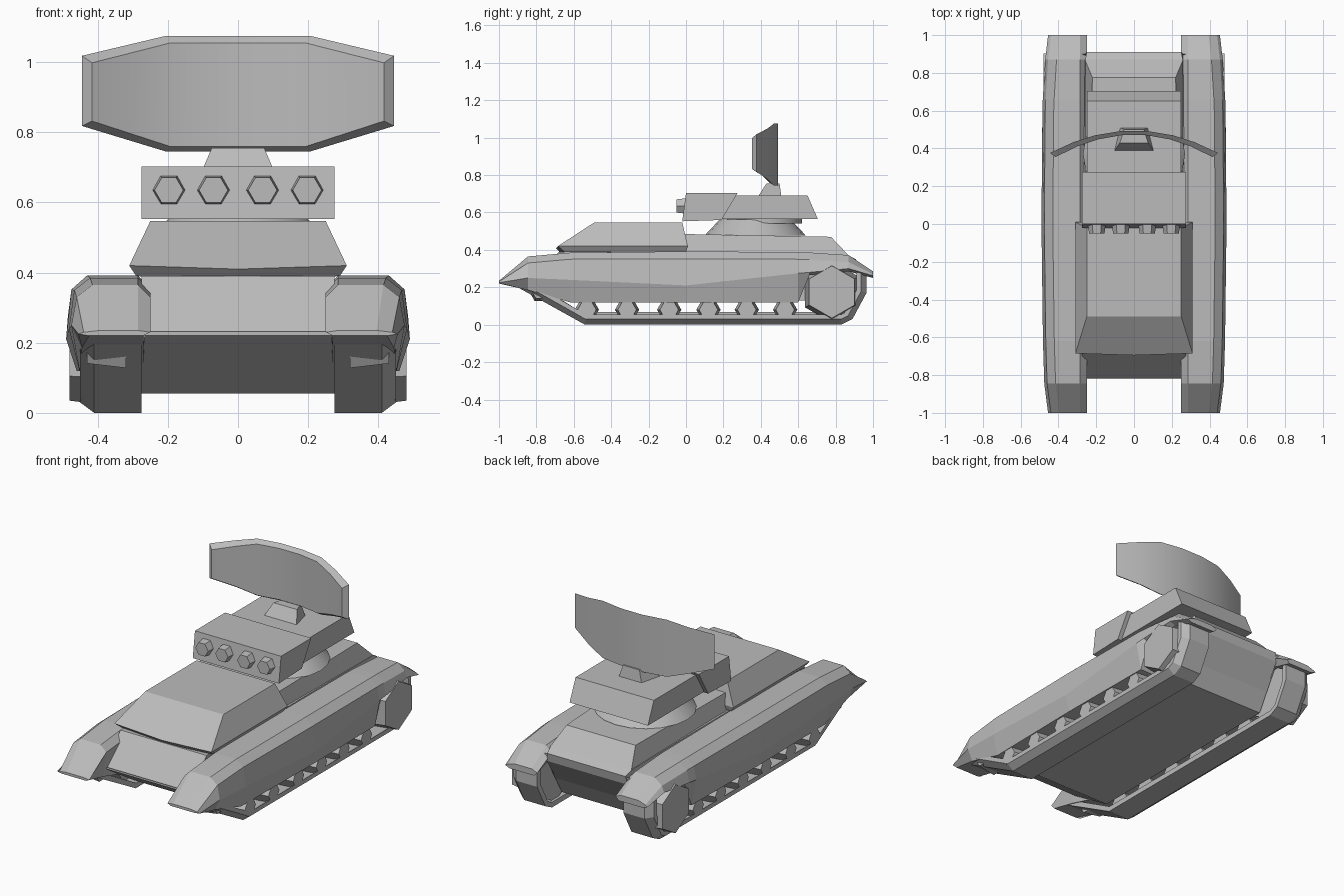
import bpy, bmesh, math
from mathutils import Matrix, Vector

if "Cube" in bpy.data.objects:
    bpy.data.objects.remove(bpy.data.objects["Cube"])

GREY = (0.5, 0.5, 0.5, 1)
paint = bpy.data.materials.new("plain grey")
paint.use_nodes = True
paint.diffuse_color = GREY
paint.node_tree.nodes["Principled BSDF"].inputs["Base Color"].default_value = GREY


def finish(name, bm, smooth=None):
    bmesh.ops.recalc_face_normals(bm, faces=bm.faces)
    mesh = bpy.data.meshes.new(name)
    bm.to_mesh(mesh)
    bm.free()
    mesh.materials.append(paint)
    obj = bpy.data.objects.new(name, mesh)
    bpy.context.collection.objects.link(obj)
    if smooth:
        bpy.ops.object.select_all(action="DESELECT")
        obj.select_set(True)
        bpy.context.view_layer.objects.active = obj
        bpy.ops.object.shade_smooth_by_angle(angle=math.radians(smooth))
    return obj


def loft(name, rings, smooth=None):
    """Skin closed rings of equal point count and cap both ends."""
    bm = bmesh.new()
    rows = [[bm.verts.new(p) for p in ring] for ring in rings]
    n = len(rows[0])
    for a, b in zip(rows, rows[1:]):
        for i in range(n):
            j = (i + 1) % n
            bm.faces.new((a[i], a[j], b[j], b[i]))
    bm.faces.new(rows[0])
    bm.faces.new(rows[-1])
    return finish(name, bm, smooth)


def prism(name, outline):
    """Extrude a side outline of (y, z, half width) across the centre line."""
    return loft(name, [[(s * w, y, z) for y, z, w in outline] for s in (-1, 1)])


def cone(name, centre, r1, r2, depth, sides, axis="Z", turn=0, smooth=None):
    bm = bmesh.new()
    bmesh.ops.create_cone(bm, cap_ends=True, segments=sides, radius1=r1, radius2=r2, depth=depth)
    tilt = {"Z": Matrix(), "X": Matrix.Rotation(math.pi / 2, 4, "Y"),
            "-X": Matrix.Rotation(-math.pi / 2, 4, "Y"),
            "-Y": Matrix.Rotation(math.pi / 2, 4, "X")}[axis]
    spin = Matrix.Rotation(math.radians(turn), 4, "Z")
    bm.transform(Matrix.Translation(centre) @ tilt @ spin)
    return finish(name, bm, smooth)


# Central hull and rear deck
prism("hull", [(-.82, .22, .275), (-.68, .39, .275), (.86, .375, .26), (.91, .35, .25),
               (.9, .3, .26), (.78, .13, .27), (-.66, .13, .275)])
prism("engine_deck", [(-.02, .37, .26), (-.02, .485, .25), (.775, .47, .22), (.87, .37, .26)])

# Floor pan, a bent sheet between the tracks
pan = [(-.82, .22), (-.56, .055), (.74, .055), (.9, .33)]
prism("floor_pan", [(y, z, .275) for y, z in pan]
      + [(y, z + .012, .275) for y, z in reversed(pan)])

# Raised forward casemate with a shallow keel at its front
loft("front_casemate", [[(-w, f, z), (0, f - k, z - k), (w, f, z), (w, b, z), (-w, b, z)]
                        for w, f, b, z, k in ((.29, -.65, .0, .39, .015),
                                              (.31, -.685, .01, .42, .01),
                                              (.25, -.49, -.02, .547, 0))])

# Fender stations: y, top, shoulder, widest, bottom, outer x
stations = [(-1, .235, .23, .225, .22, .455), (-.845, .365, .33, .25, .185, .475),
            (-.62, .385, .35, .24, .12, .482), (0, .392, .352, .21, .12, .49),
            (.6, .388, .35, .275, .12, .485), (.66, .386, .348, .28, .265, .483),
            (.87, .372, .335, .3, .285, .47), (1, .285, .27, .262, .25, .455)]

# Track path in the side plane and belt section as x, inward depth
path = [Vector(p) for p in ((-.9, .2), (-.54, 0), (.83, 0), (.89, .03), (.965, .17), (.965, .29))]
belt = [(.275, 0), (.41, 0), (.45, .03), (.45, .055), (.41, .03), (.275, .03)]

for side, s in (("left", 1), ("right", -1)):
    axis = "X" if s > 0 else "-X"
    loft(side + "_fender", [[(s * .285, y, t), (s * (x - .06), y, t), (s * (x - .015), y, sh),
                             (s * x, y, m), (s * (x - .03), y, b), (s * .27, y, b),
                             (s * .25, y, sh)] for y, t, sh, m, b, x in stations])
    rings = []
    for i, p in enumerate(path):
        t = (path[min(i + 1, len(path) - 1)] - path[max(i - 1, 0)]).normalized()
        inward = Vector((-t.y, t.x))
        rings.append([(s * x, *(p + inward * d)) for x, d in belt])
    loft(side + "_track", rings)
    # Road wheels, idler and drive sprocket
    for i, y in enumerate((-.53, -.315, -.09, .12, .325, .53)):
        cone(f"{side}_road_wheel_{i + 1}", (s * .395, y, .08), .065, .05, .11, 6, axis)
    cone(side + "_idler", (s * .375, -.78, .18), .06, .045, .11, 6, axis)
    cone(side + "_sprocket", (s * .385, .78, .175), .165, .14, .19, 6, axis, 30)

# Turret ring and launcher housing
cone("turret_ring", (0, .37, .52), .27, .19, .085, 20, smooth=30)
cone("turret_collar", (0, .42, .555), .2, .2, .03, 20, smooth=30)
prism("launcher_front", [(-.02, .553, .275), (0, .703, .275), (.275, .703, .275), (.19, .56, .275)])
prism("launcher_rear", [(.18, .565, .25), (.25, .69, .25), (.65, .69, .25), (.705, .565, .25)])
for i, x in enumerate((-.197, -.07, .07, .197)):
    cone(f"launch_tube_{i + 1}", (x, -.022, .635), .048, .041, .055, 6, "-Y", 30)

# Antenna pedestal
loft("antenna_pedestal", [[(-w, f, z), (w, f, z), (w * .7, b, z), (-w * .7, b, z)]
                          for w, f, b, z in ((.105, .385, .51, .685), (.075, .43, .5, .755))])

# Curved antenna panel with a bevelled rim on the concave face
rings = []
for x in (-.445, -.32, -.205, -.07, .07, .205, .32, .445):
    drop = max(0, abs(x) - .205) / .24
    top, low, y = 1.075 - .057 * drop, .745 + .073 * drop, .495 - .6 * x * x
    rings.append([(x * .935, y - .022, low + .014), (x * .935, y - .022, top - .02),
                  (x, y, top), (x, y, low)])
loft("antenna_panel", rings, 25)
